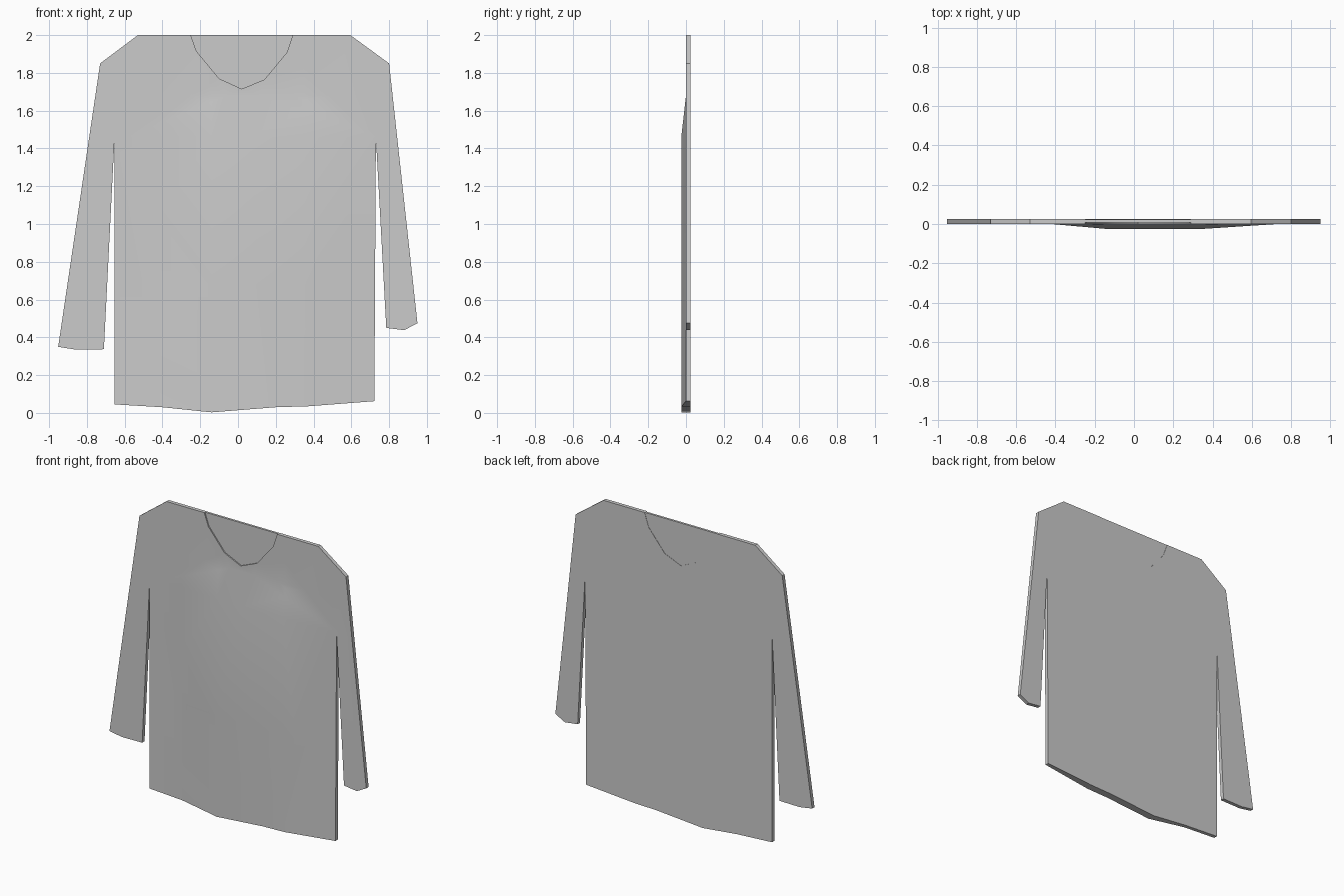
import bpy, bmesh
from mathutils import Vector

if "Cube" in bpy.data.objects:
    bpy.data.objects.remove(bpy.data.objects["Cube"])

# Neckline, from right shoulder to left shoulder (x, z)
neck = [(0.29, 2.0), (0.26, 1.91), (0.14, 1.765), (0.02, 1.715),
        (-0.10, 1.77), (-0.22, 1.915), (-0.25, 2.0)]

# Sweater outline: left sleeve, hem, right sleeve
outline = [(-0.53, 2.0), (-0.73, 1.85), (-0.952, 0.35), (-0.86, 0.335), (-0.71, 0.337),
           (-0.655, 1.43), (-0.655, 0.045), (-0.40, 0.03), (-0.14, 0.003), (0.20, 0.03),
           (0.37, 0.035), (0.722, 0.062), (0.73, 1.46), (0.785, 0.45), (0.88, 0.438),
           (0.95, 0.475), (0.80, 1.85), (0.595, 2.0)]


def ramp(v, a, b):
    return max(0.0, min(1.0, (v - a) / (b - a)))


def bulge(x, z):
    # Gentle belly of the front panel
    across = min(ramp(x, -0.42, -0.14), ramp(x, 0.725, 0.35))
    return -0.025 * across * ramp(z, 1.68, 1.46)


def slab(name, pts, y0, y1, cuts=(), shape=None):
    bm = bmesh.new()
    face = bm.faces.new([bm.verts.new((x, y0, z)) for x, z in pts])
    ext = bmesh.ops.extrude_face_region(bm, geom=[face], use_keep_orig=True)
    for v in ext["geom"]:
        if isinstance(v, bmesh.types.BMVert):
            v.co.y = y1
    bmesh.ops.triangulate(bm, faces=bm.faces[:])
    for axis, at in cuts:
        co, no = Vector((0, 0, 0)), Vector((0, 0, 0))
        co[axis], no[axis] = at, 1
        bmesh.ops.bisect_plane(bm, geom=bm.verts[:] + bm.edges[:] + bm.faces[:],
                               plane_co=co, plane_no=no, dist=1e-5)
    bmesh.ops.triangulate(bm, faces=bm.faces[:])
    if shape:
        for v in bm.verts:
            if abs(v.co.y - y0) < 1e-4:
                v.co.y += shape(v.co.x, v.co.z)
    bmesh.ops.recalc_face_normals(bm, faces=bm.faces[:])
    me = bpy.data.meshes.new(name)
    bm.to_mesh(me)
    bm.free()
    ob = bpy.data.objects.new(name, me)
    bpy.context.collection.objects.link(ob)
    bpy.ops.object.select_all(action='DESELECT')
    ob.select_set(True)
    bpy.context.view_layer.objects.active = ob
    bpy.ops.object.shade_smooth_by_angle(angle=0.52)
    return ob


# Body with sleeves, front panel bulged
slab("sweater_body", outline + neck, 0.0, 0.025,
     [(0, -0.42), (0, -0.14), (0, 0.35), (2, 1.68), (2, 1.46), (2, 0.68)], bulge)

# Recessed back-of-neck panel
slab("neck_panel", neck, 0.008, 0.023)
